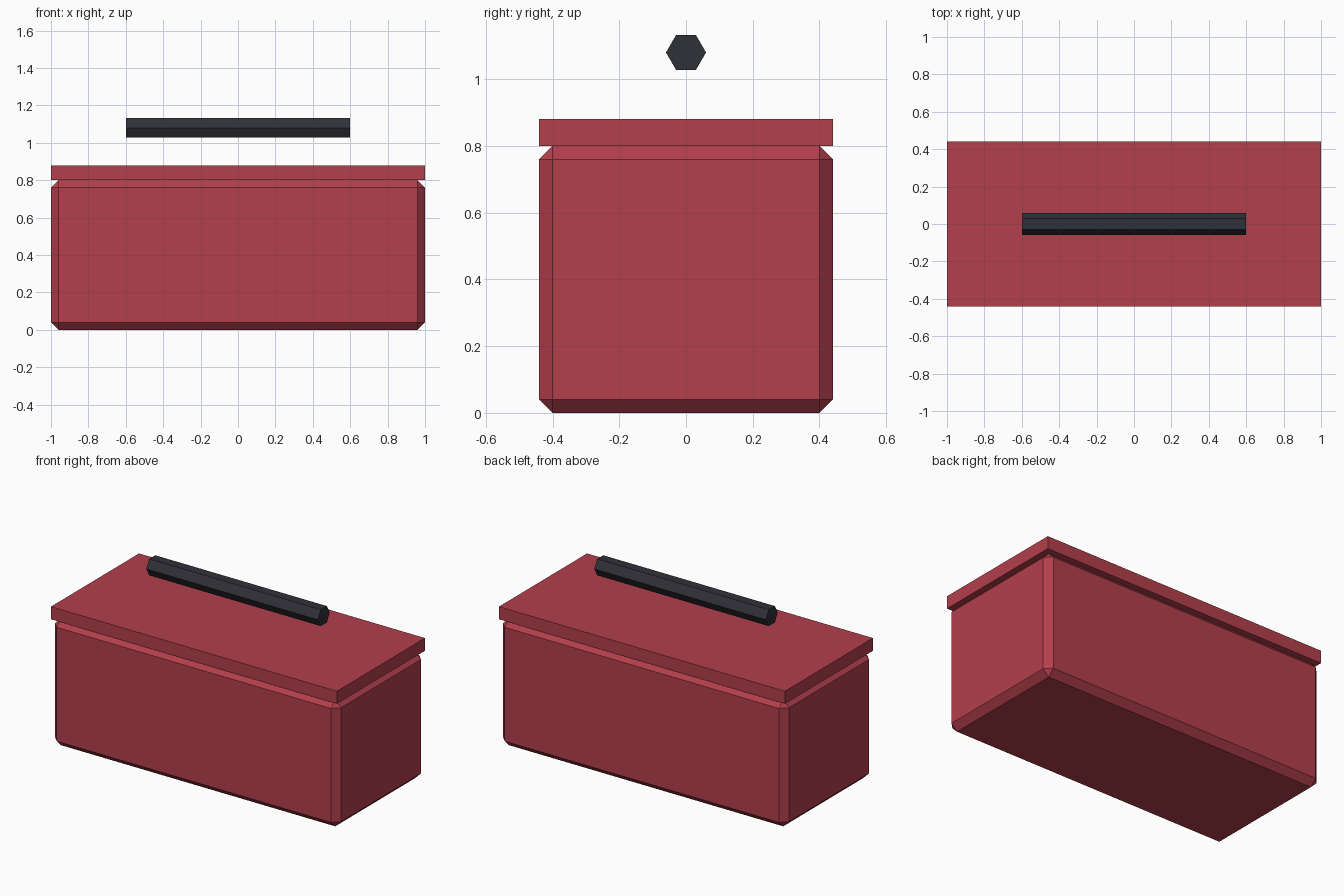
import bpy
import math

old = bpy.data.objects.get("Cube")
if old:
    bpy.data.objects.remove(old, do_unlink=True)


def material(name, rgb):
    mat = bpy.data.materials.new(name)
    mat.use_nodes = True
    color = (*rgb, 1)
    mat.diffuse_color = color
    mat.node_tree.nodes["Principled BSDF"].inputs["Base Color"].default_value = color
    return mat


def box(name, size, z, mat):
    bpy.ops.mesh.primitive_cube_add(size=1, location=(0, 0, z))
    obj = bpy.context.object
    obj.name = name
    obj.scale = size
    bpy.ops.object.transform_apply(location=False, rotation=False, scale=True)
    obj.data.materials.append(mat)
    return obj


red = material("red paint", (0.45, 0.05, 0.072))
black = material("black grip", (0.03, 0.03, 0.04))

# Chamfered body
body = box("body", (2, 0.88, 0.8), 0.4, red)
chamfer = body.modifiers.new("chamfer", "BEVEL")
chamfer.width = 0.04
chamfer.segments = 1

# Flat lid slab
box("lid", (2, 0.88, 0.08), 0.84, red)

# Six-sided handle bar floating above the lid
bpy.ops.mesh.primitive_cylinder_add(vertices=6, radius=0.06, depth=1.2,
                                    location=(0, 0, 1.08),
                                    rotation=(0, math.pi / 2, 0))
handle = bpy.context.object
handle.name = "handle"
handle.data.materials.append(black)
